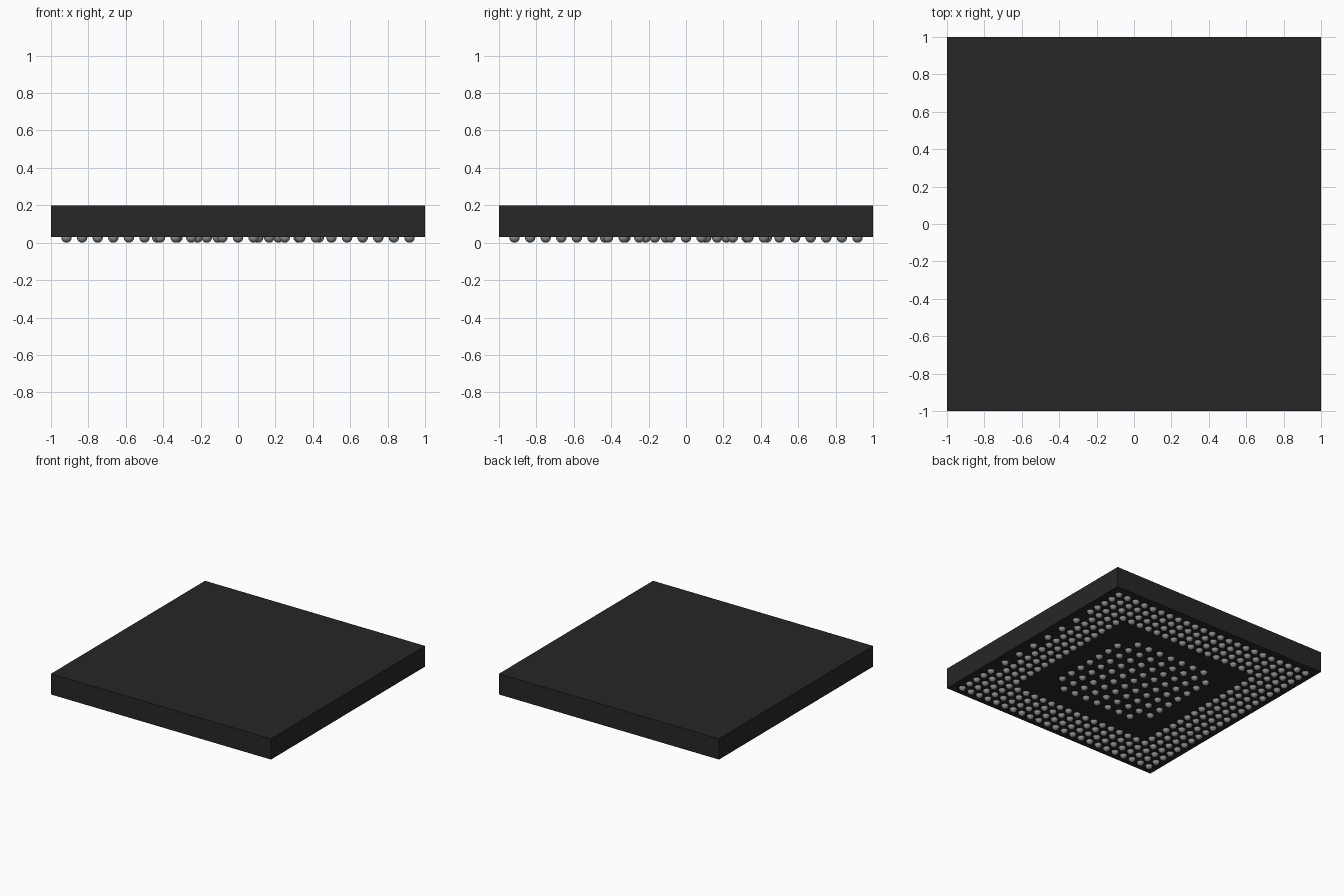
import bpy, bmesh
from mathutils import Matrix

if "Cube" in bpy.data.objects:
    bpy.data.objects.remove(bpy.data.objects["Cube"])


def material(name, rgb):
    m = bpy.data.materials.new(name)
    m.diffuse_color = (*rgb, 1)
    m.use_nodes = True
    m.node_tree.nodes["Principled BSDF"].inputs["Base Color"].default_value = m.diffuse_color
    return m


black = material("package black", (0.02, 0.02, 0.02))
solder = material("solder grey", (0.27, 0.27, 0.28))


def make_object(name, bm, mat):
    mesh = bpy.data.meshes.new(name)
    bm.to_mesh(mesh)
    bm.free()
    mesh.materials.append(mat)
    obj = bpy.data.objects.new(name, mesh)
    bpy.context.collection.objects.link(obj)
    return obj


def ball_grid(name, points, radius=0.028):
    bm = bmesh.new()
    for x, y in points:
        bmesh.ops.create_uvsphere(bm, u_segments=12, v_segments=8, radius=radius,
                                  matrix=Matrix.Translation((x, y, radius)))
    for f in bm.faces:
        f.smooth = True
    return make_object(name, bm, solder)


# Flat square package body
bm = bmesh.new()
bmesh.ops.create_cube(bm, size=1, matrix=Matrix.Translation((0, 0, 0.115)) @ Matrix.Diagonal((2, 2, 0.17, 1)))
make_object("package_body", bm, black)

# Outer band of balls, four rows deep, on a 23 by 23 grid
pitch = 1 / 12
outer = [(i * pitch, j * pitch) for i in range(-11, 12) for j in range(-11, 12)
         if max(abs(i), abs(j)) >= 8
         and not (i == 11 and abs(j) < 8 and j % 2 == 0)]  # alternate gaps on one edge
ball_grid("outer_solder_balls", outer)

# Central 9 by 9 grid without its corners
pitch = 0.108
inner = [(i * pitch, j * pitch) for i in range(-4, 5) for j in range(-4, 5)
         if abs(i) + abs(j) < 8]
ball_grid("centre_solder_balls", inner)
